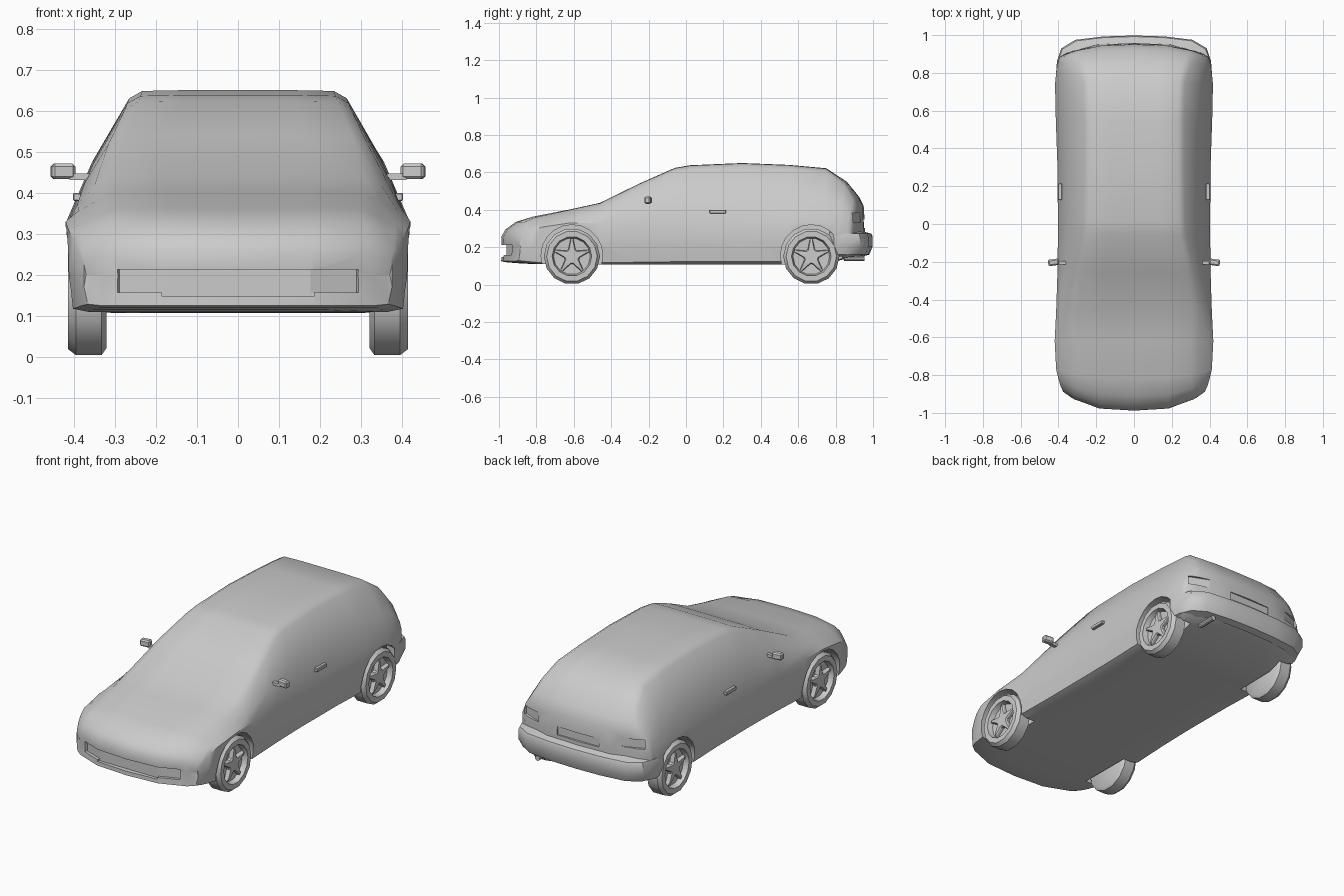
import bpy, bmesh
from math import sin, cos, pi, radians
from mathutils import Matrix

old = bpy.data.objects.get("Cube")
if old:
    bpy.data.objects.remove(old, do_unlink=True)

paint = bpy.data.materials.new("plain_grey")
paint.use_nodes = True
grey = (0.6, 0.6, 0.6, 1)
paint.diffuse_color = grey
paint.node_tree.nodes["Principled BSDF"].inputs["Base Color"].default_value = grey


def finish(name, bm, angle=35):
    bmesh.ops.remove_doubles(bm, verts=bm.verts, dist=0.0005)
    bmesh.ops.recalc_face_normals(bm, faces=bm.faces)
    mesh = bpy.data.meshes.new(name)
    bm.to_mesh(mesh)
    bm.free()
    mesh.materials.append(paint)
    obj = bpy.data.objects.new(name, mesh)
    bpy.context.collection.objects.link(obj)
    smooth(obj, angle)
    return obj


def smooth(obj, angle):
    bpy.ops.object.select_all(action='DESELECT')
    obj.select_set(True)
    bpy.context.view_layer.objects.active = obj
    bpy.ops.object.shade_smooth_by_angle(angle=radians(angle))


def loft(rings, closed=True, caps=False):
    bm = bmesh.new()
    rows = [[bm.verts.new(p) for p in ring] for ring in rings]
    n = len(rows[0])
    for a, b in zip(rows, rows[1:]):
        for i in range(n if closed else n - 1):
            j = (i + 1) % n
            bm.faces.new((a[i], a[j], b[j], b[i]))
    if caps:
        bm.faces.new(rows[0])
        bm.faces.new(rows[-1])
    return bm


def box(name, centre, size, turn=0, bevel=0):
    bm = bmesh.new()
    m = Matrix.Translation(centre) @ Matrix.Rotation(turn, 4, 'Z') @ Matrix.Diagonal((*size, 1))
    bmesh.ops.create_cube(bm, size=1, matrix=m)
    if bevel:
        bmesh.ops.bevel(bm, geom=bm.edges[:], offset=bevel, segments=1, affect='EDGES')
    return finish(name, bm)


def cut(target, cutter):
    mod = target.modifiers.new("cut", 'BOOLEAN')
    mod.operation = 'DIFFERENCE'
    mod.solver = 'EXACT'
    mod.object = cutter
    bpy.context.view_layer.objects.active = target
    bpy.ops.object.modifier_apply(modifier=mod.name)
    bpy.data.objects.remove(cutter, do_unlink=True)


# Body: half sections swept along y, with ends curved in plan
def section(y, zb, w, we, zt, bend):
    h = zt - zb
    zbelt = min(0.33, zb + 0.78 * h)
    ze = zt - min(0.02, 0.15 * h)
    half = [(0, zb), (0.5 * w, zb), (0.88 * w, zb), (0.975 * w, zb + 0.03 * h),
            (w, zb + 0.45 * (zbelt - zb)), (w, zbelt),
            ((w + we) / 2 + 0.03 * h, (zbelt + ze) / 2), (we, ze),
            (0.88 * we, zt - 0.1 * (zt - ze)), (0.5 * we, zt), (0, zt)]
    if h < 0.001:
        half = [(min(x, w), zb) for x, z in half]
    ring = half + [(-x, z) for x, z in half[-2:0:-1]]
    return [(x, y + bend * (abs(x) / w) ** 3, z) for x, z in ring]


stations = [
    (-0.985, 0.20, 0.37, 0.37, 0.20, 0.10), (-0.988, 0.125, 0.375, 0.36, 0.255, 0.10),
    (-0.965, 0.12, 0.39, 0.36, 0.295, 0.11), (-0.91, 0.115, 0.40, 0.35, 0.335, 0.09),
    (-0.82, 0.11, 0.412, 0.34, 0.363, 0.05), (-0.62, 0.108, 0.42, 0.34, 0.402, 0),
    (-0.46, 0.107, 0.412, 0.35, 0.437, 0), (-0.25, 0.107, 0.405, 0.315, 0.54, 0),
    (-0.06, 0.107, 0.403, 0.275, 0.624, 0), (0.02, 0.107, 0.403, 0.27, 0.638, 0),
    (0.3, 0.107, 0.405, 0.265, 0.65, 0), (0.55, 0.107, 0.414, 0.265, 0.64, 0),
    (0.75, 0.11, 0.418, 0.27, 0.622, -0.01), (0.86, 0.14, 0.41, 0.30, 0.55, -0.04),
    (0.925, 0.15, 0.40, 0.33, 0.47, -0.06), (0.95, 0.16, 0.395, 0.345, 0.42, -0.07),
    (0.958, 0.30, 0.39, 0.39, 0.30, -0.07)]
body = finish("body", loft([section(*s) for s in stations]))

# Wheel arches, lamp recesses, grille opening and plate recess
AXLES = {"front": -0.61, "rear": 0.67}
for side in (1, -1):
    for y in AXLES.values():
        bm = bmesh.new()
        m = Matrix.Translation((side * 0.41, y, 0.155)) @ Matrix.Rotation(pi / 2, 4, 'Y')
        bmesh.ops.create_cone(bm, cap_ends=True, segments=20, radius1=0.165,
                              radius2=0.165, depth=0.2, matrix=m)
        cut(body, finish("arch_cutter", bm))
    cut(body, box("headlight_cutter", (side * 0.255, -1.0, 0.185), (0.12, 0.13, 0.056), side * 0.36))
    cut(body, box("tail_lamp_cutter", (side * 0.335, 0.96, 0.357), (0.12, 0.12, 0.05), -side * 0.4))
cut(body, box("grille_cutter", (0, -1.02, 0.18), (0.37, 0.12, 0.066)))
cut(body, box("plate_cutter", (0, 1.0, 0.325), (0.26, 0.11, 0.045)))
smooth(body, 35)

# Rear bumper: band wrapped around the tail
plan = [(0.413, 0.79), (0.408, 0.86), (0.385, 0.93), (0.31, 0.975), (0.16, 0.993), (0, 0.998)]
plan += [(-x, y) for x, y in plan[-2::-1]]
profile = [(0.86, 0.15), (0.955, 0.16), (1, 0.205), (1, 0.255), (0.985, 0.272), (0.86, 0.285)]
rings = []
for x, y in plan:
    rings.append([(x * (k if abs(x) < 0.4 else 1 - (1 - k) * 0.5),
                   0.6 + (y - 0.6) * k, z) for k, z in profile])
finish("rear_bumper", loft(rings, caps=True))


# Wheels: turned tyre with dished rim and a five-pointed spoke star
def wheel(name, side, y):
    outline = [(0.32, 0), (0.32, 0.132), (0.332, 0.15), (0.395, 0.15), (0.414, 0.135),
               (0.414, 0.106), (0.385, 0.098), (0.38, 0)]
    n = 14
    rings = [[(side * x, y + r * cos(2 * pi * i / n), 0.151 + r * sin(2 * pi * i / n))
              for i in range(n)] for x, r in outline]
    finish(name + "_tyre", loft(rings))
    star = []
    for x, scale in ((0.38, 1), (0.4, 1), (0.406, 0.85)):
        ring = []
        for i in range(20):
            a = pi / 2 + 2 * pi * (i - 0.5) / 20
            r = scale * (0.096 if i % 4 < 2 else 0.042)
            spread = 0.09 if i % 4 == 0 else -0.09 if i % 4 == 1 else 0
            a += spread
            ring.append((side * x, y + r * cos(a), 0.151 + r * sin(a)))
        star.append(ring)
    finish(name + "_spokes", loft(star, caps=True), 25)


for side, label in ((1, "left"), (-1, "right")):
    for end, y in AXLES.items():
        wheel(f"{end}_{label}_wheel", side, y)
    # Mirror: bevelled housing on a short stalk, and a door handle
    box(label + "_mirror", (side * 0.426, -0.203, 0.452), (0.058, 0.034, 0.038), -side * 0.15, 0.007)
    box(label + "_mirror_stalk", (side * 0.385, -0.205, 0.439), (0.05, 0.02, 0.016))
    box(label + "_door_handle", (side * 0.392, 0.17, 0.39), (0.02, 0.088, 0.02), 0, 0.003)

# Exhaust pipe
bm = bmesh.new()
m = Matrix.Translation((0.25, 0.9, 0.14)) @ Matrix.Rotation(pi / 2, 4, 'X')
bmesh.ops.create_cone(bm, cap_ends=True, segments=10, radius1=0.014, radius2=0.014,
                      depth=0.11, matrix=m)
finish("exhaust_pipe", bm)
